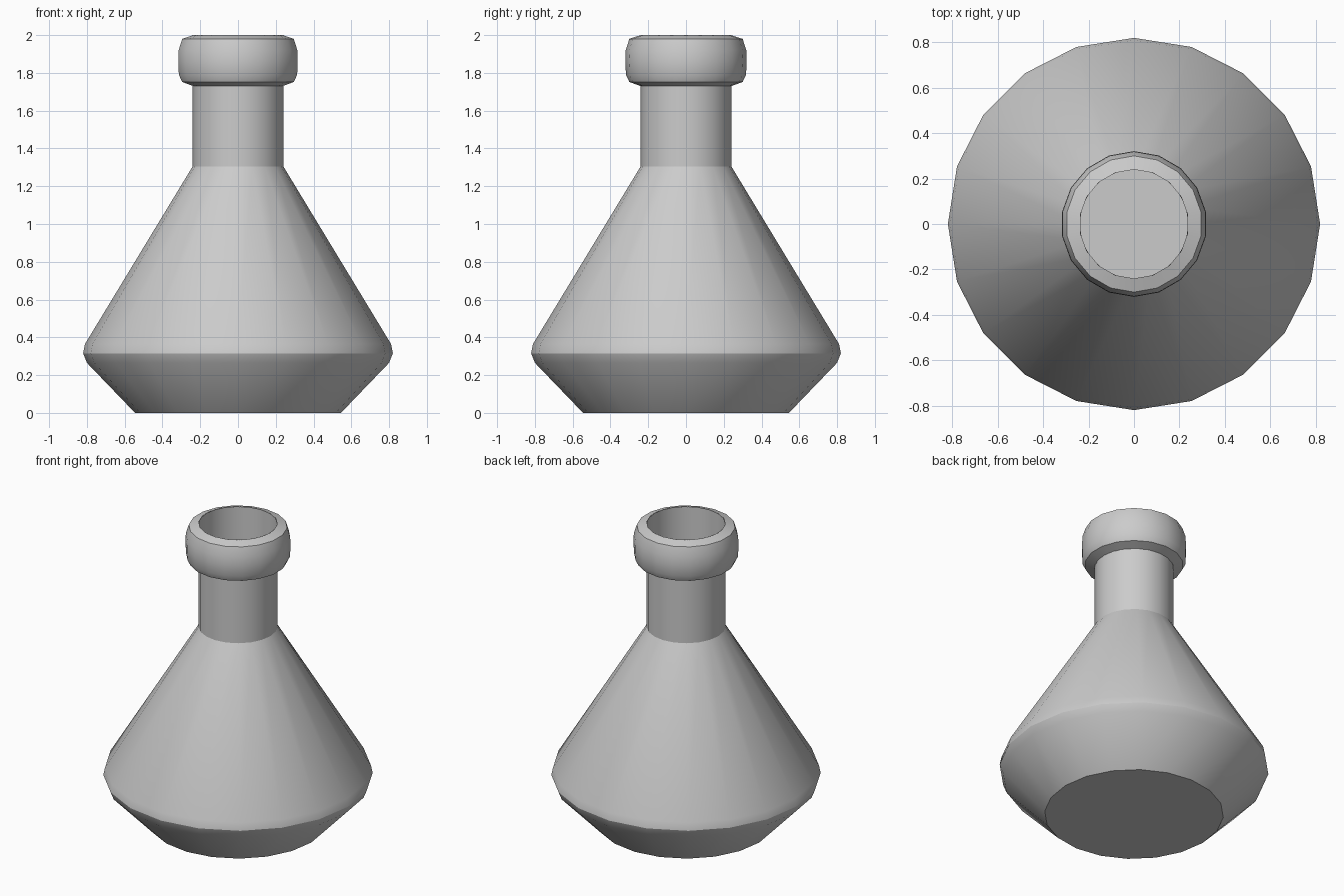
import bpy, bmesh
from math import cos, sin, pi, radians

if "Cube" in bpy.data.objects:
    bpy.data.objects.remove(bpy.data.objects["Cube"])


def lathe(name, profile, sides, start=0.0, base=False):
    """Spin an (r, z) profile, listed outside-upwards, around the z axis."""
    bm = bmesh.new()
    rings = []
    for r, z in profile:
        angles = [start + 2 * pi * i / sides for i in range(sides)]
        rings.append([bm.verts.new((r * cos(a), r * sin(a), z)) for a in angles])
    for low, high in zip(rings, rings[1:]):
        for i in range(sides):
            j = (i + 1) % sides
            bm.faces.new((low[i], low[j], high[j], high[i]))
    if base:
        bm.faces.new(rings[0][::-1])
    mesh = bpy.data.meshes.new(name)
    bm.to_mesh(mesh)
    bm.free()
    obj = bpy.data.objects.new(name, mesh)
    bpy.context.collection.objects.link(obj)
    bpy.ops.object.select_all(action='DESELECT')
    obj.select_set(True)
    bpy.context.view_layer.objects.active = obj
    bpy.ops.object.shade_smooth_by_angle(angle=radians(30))
    return obj


# Thin-walled flask: base, bevelled shoulder, cone and open neck
lathe("flask_body",
      [(0.545, 0), (0.80, 0.265), (0.82, 0.315), (0.81, 0.365),
       (0.24, 1.305), (0.24, 2.0)], 20, base=True)

# Rounded collar around the mouth
lathe("mouth_collar",
      [(0.24, 1.73), (0.30, 1.752), (0.318, 1.79), (0.321, 1.86),
       (0.319, 1.92), (0.30, 1.98), (0.24, 2.0)], 18, start=pi / 2)
